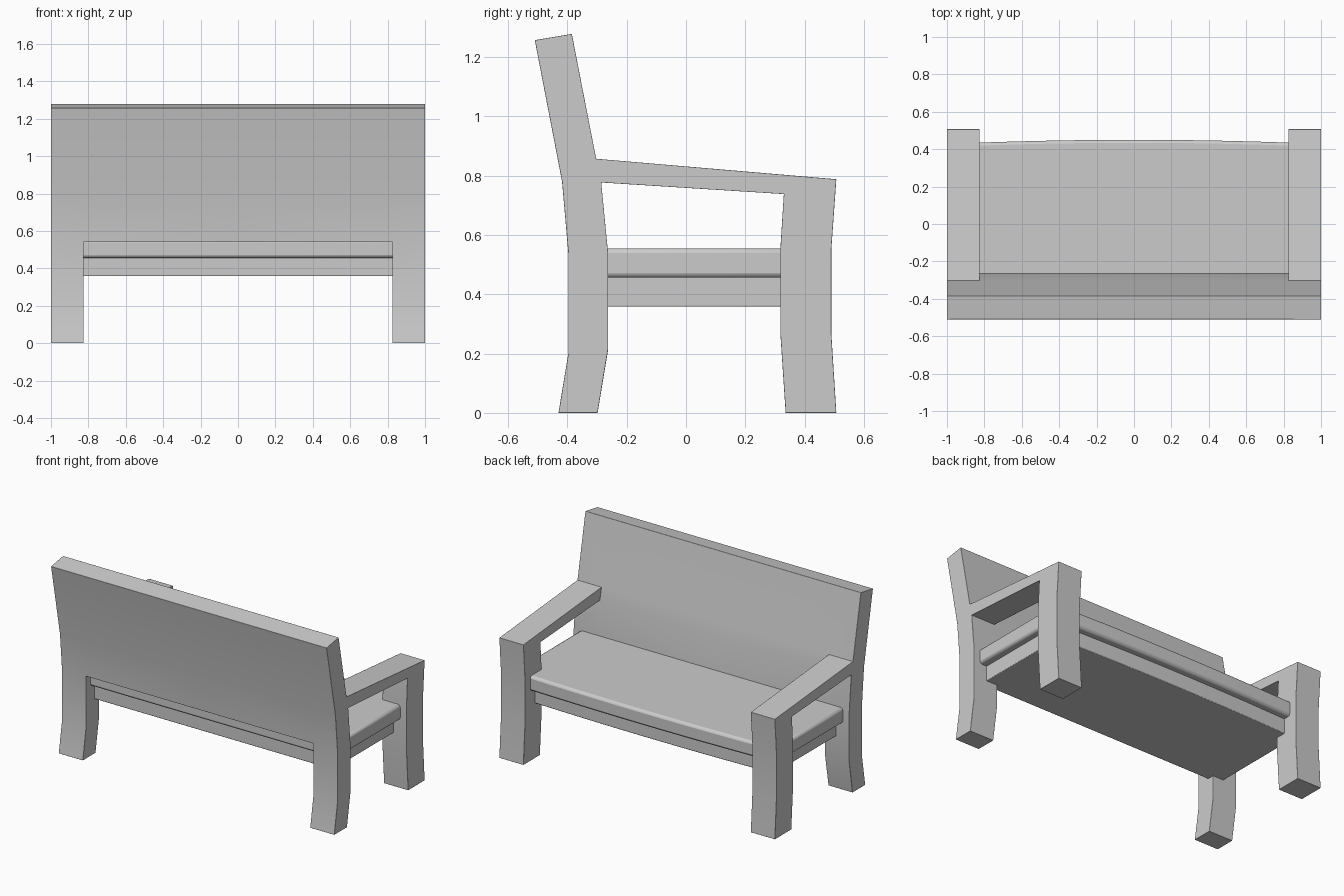
import bpy, bmesh

if "Cube" in bpy.data.objects:
    bpy.data.objects.remove(bpy.data.objects["Cube"])


def finish(bm, name, bevel, mirror=False):
    """Turn a bmesh into a softly bevelled object."""
    bmesh.ops.recalc_face_normals(bm, faces=bm.faces)
    me = bpy.data.meshes.new(name)
    bm.to_mesh(me)
    bm.free()
    ob = bpy.data.objects.new(name, me)
    bpy.context.collection.objects.link(ob)
    if mirror:
        m = ob.modifiers.new("Mirror", 'MIRROR')
        m.use_axis = (True, False, False)
        m.merge_threshold = 0.0005
    b = ob.modifiers.new("Bevel", 'BEVEL')
    b.width, b.segments = bevel, 2
    b.limit_method, b.angle_limit = 'ANGLE', 0.6
    bpy.ops.object.select_all(action='DESELECT')
    bpy.context.view_layer.objects.active = ob
    ob.select_set(True)
    bpy.ops.object.shade_smooth_by_angle(angle=0.6)
    return ob


# Side silhouette (y, z): rear leg, backrest, arm and front leg in one outline
P = [(-0.43, 0), (-0.397, 0.20), (-0.397, 0.54), (-0.418, 0.78), (-0.51, 1.257),   # 0-4
     (-0.385, 1.278), (-0.303, 0.857), (0.507, 0.788), (0.49, 0.55), (0.49, 0.27),  # 5-9
     (0.507, 0), (0.336, 0), (0.318, 0.27), (0.318, 0.55), (0.33, 0.738),           # 10-14
     (-0.286, 0.777), (-0.263, 0.54), (-0.263, 0.21), (-0.298, 0)]                  # 15-18
LEG = [0, 1, 2, 16, 17, 18]
BACK = [2, 3, 4, 5, 6, 15, 16]
ARM = [6, 7, 8, 9, 10, 11, 12, 13, 14, 15]

# Frame: thick sides, with the backrest carried on to the centre and mirrored
bm = bmesh.new()
outer, inner, mid = [[bm.verts.new((x, y, z)) for y, z in P] for x in (1.0, 0.825, 0.0)]


def wall(a, b, loop):
    for i, j in zip(loop, loop[1:] + loop[:1]):
        bm.faces.new((a[i], a[j], b[j], b[i]))


for part in (LEG, BACK, ARM):
    bm.faces.new([outer[i] for i in part])
for part in (LEG, ARM):
    bm.faces.new([inner[i] for i in part])
wall(outer, inner, list(range(len(P))))
wall(inner, mid, BACK)
finish(bm, "bench_frame", 0.013, mirror=True)


# Slabs with a gently bowed front edge
def slab(name, half, back, front, z0, z1, bevel):
    bm = bmesh.new()
    n = 12
    xs = [half * (2 * i / n - 1) for i in range(n + 1)]
    pts = [(-half, back)] + [(x, front - 0.022 * x * x) for x in xs] + [(half, back)]
    lo, hi = [[bm.verts.new((x, y, z)) for x, y in pts] for z in (z0, z1)]
    bm.faces.new(lo)
    bm.faces.new(hi)
    wall_n = len(pts)
    for i in range(wall_n):
        j = (i + 1) % wall_n
        bm.faces.new((lo[i], lo[j], hi[j], hi[i]))
    return finish(bm, name, bevel)


slab("seat", 0.955, -0.35, 0.45, 0.456, 0.555, 0.016)
slab("seat_support", 0.905, -0.31, 0.40, 0.358, 0.465, 0.004)
